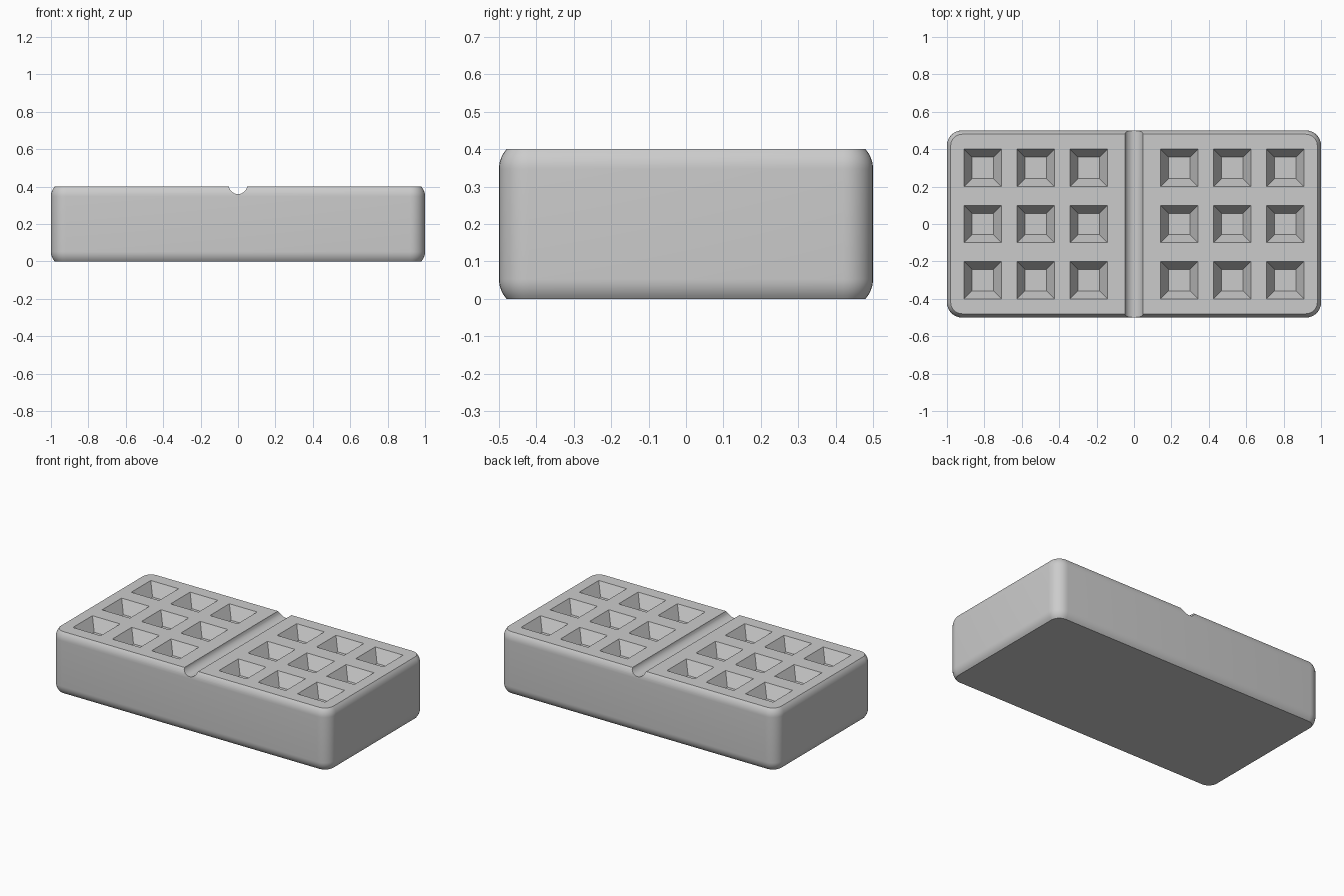
import bpy, bmesh, math

if "Cube" in bpy.data.objects:
    bpy.data.objects.remove(bpy.data.objects["Cube"])

HX, HY, H, R = 1.0, 0.5, 0.4, 0.08      # half length, half width, height, rounding
ARC = 0.053                             # height of the rounded shoulder

grey = bpy.data.materials.new("grey")
grey.diffuse_color = (0.6, 0.6, 0.6, 1)
grey.use_nodes = True
grey.node_tree.nodes["Principled BSDF"].inputs["Base Color"].default_value = grey.diffuse_color


def make_object(name, bm):
    bmesh.ops.recalc_face_normals(bm, faces=bm.faces)
    mesh = bpy.data.meshes.new(name)
    bm.to_mesh(mesh)
    bm.free()
    mesh.materials.append(grey)
    obj = bpy.data.objects.new(name, mesh)
    bpy.context.collection.objects.link(obj)
    return obj


def loft(bm, rings):
    """Closed solid through a stack of equal-length point rings."""
    rows = [[bm.verts.new(p) for p in ring] for ring in rings]
    n = len(rows[0])
    for a, b in zip(rows, rows[1:]):
        for i in range(n):
            j = (i + 1) % n
            bm.faces.new((a[i], a[j], b[j], b[i]))
    bm.faces.new(rows[0][::-1])
    bm.faces.new(rows[-1])


def rounded_rect(inset, z, steps=8):
    r = R - inset
    ring = []
    for k, (sx, sy) in enumerate(((1, 1), (-1, 1), (-1, -1), (1, -1))):
        for i in range(steps + 1):
            a = math.pi / 2 * (k + i / steps)
            ring.append((sx * (HX - R) + r * math.cos(a),
                         sy * (HY - R) + r * math.sin(a), z))
    return ring


def square(x, y, half, z):
    return [(x + sx * half, y + sy * half, z)
            for sx, sy in ((1, 1), (-1, 1), (-1, -1), (1, -1))]


# Block with rounded corners and truncated round shoulders at top and bottom
bm = bmesh.new()
shoulder = [(R - math.sqrt(R * R - h * h), h) for h in (ARC * i / 6 for i in range(7))]
rings = [rounded_rect(d, ARC - h) for d, h in reversed(shoulder)]
rings += [rounded_rect(d, H - ARC + h) for d, h in shoulder]
loft(bm, rings)
block = make_object("block", bm)

# Cutter: tapered square pits, three by three on each half
bm = bmesh.new()
TOP, BOTTOM, DEPTH, OVER = 0.1, 0.057, 0.08, 0.02
slope = (TOP - BOTTOM) / DEPTH
for side in (-1, 1):
    for x in (0.242, 0.525, 0.808):
        for y in (-0.3, 0, 0.3):
            loft(bm, [square(side * x, y, BOTTOM, H - DEPTH),
                      square(side * x, y, TOP + slope * OVER, H + OVER)])
pits = make_object("pit_cutter", bm)

# Cutter: round groove across the middle
bm = bmesh.new()
loft(bm, [[(0.05 * math.cos(a), y, 0.41 + 0.05 * math.sin(a))
           for a in (math.tau * i / 32 for i in range(32))] for y in (-0.6, 0.6)])
groove = make_object("groove_cutter", bm)

# Cut pits and groove, then smooth the rounded parts
bpy.context.view_layer.objects.active = block
block.select_set(True)
for cutter in (pits, groove):
    mod = block.modifiers.new(cutter.name, 'BOOLEAN')
    mod.operation = 'DIFFERENCE'
    mod.solver = 'EXACT'
    mod.object = cutter
    bpy.ops.object.modifier_apply(modifier=mod.name)
    bpy.data.objects.remove(cutter)
bpy.ops.object.shade_smooth_by_angle(angle=math.radians(30))
